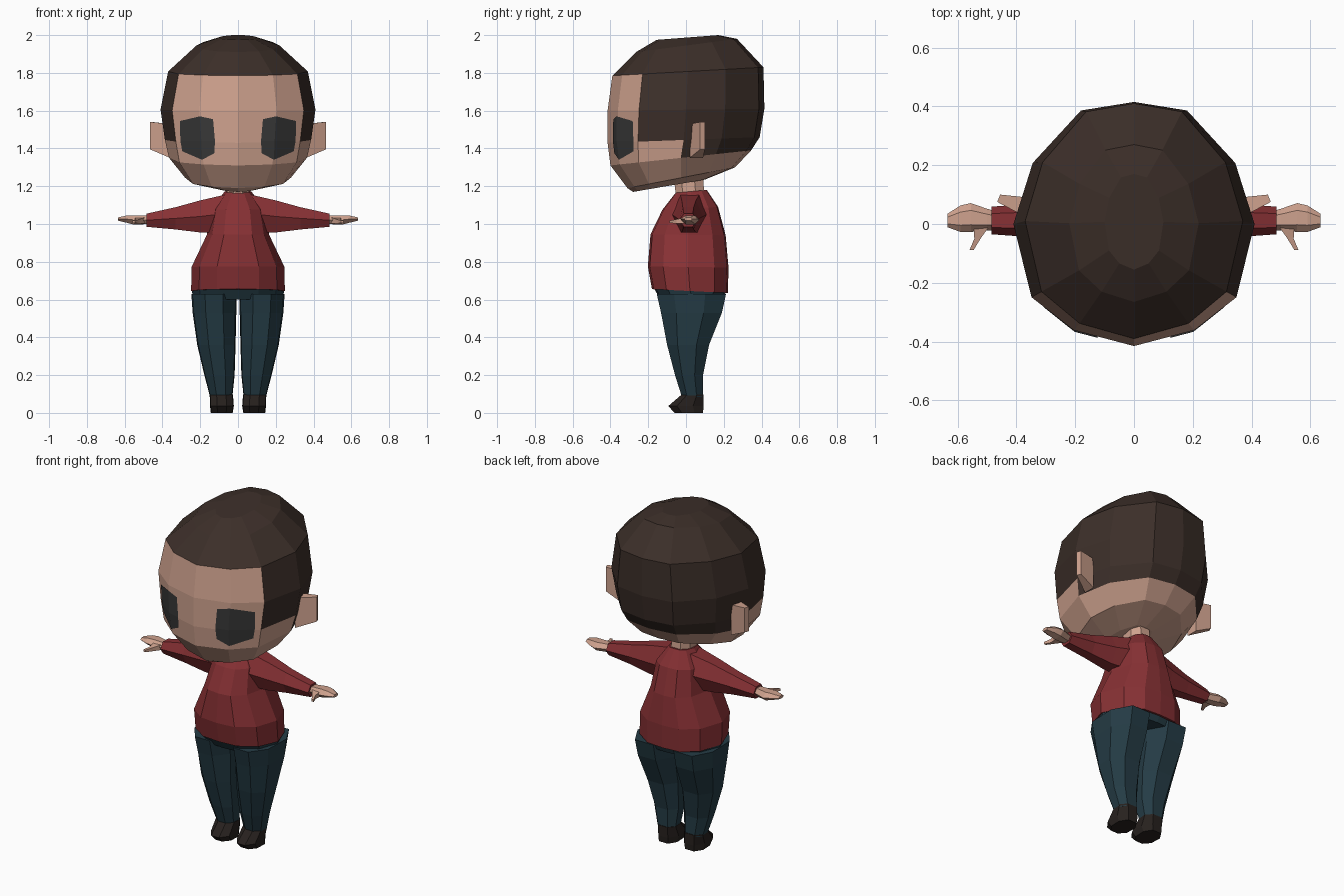
import bpy, math
from mathutils import Vector
from mathutils.bvhtree import BVHTree

if "Cube" in bpy.data.objects:
    bpy.data.objects.remove(bpy.data.objects["Cube"])


def material(name, rgb):
    m = bpy.data.materials.new(name)
    m.diffuse_color = (*rgb, 1)
    m.use_nodes = True
    m.node_tree.nodes["Principled BSDF"].inputs["Base Color"].default_value = m.diffuse_color
    return m


SKIN = material("skin", (0.62, 0.36, 0.27))
HAIR = material("hair", (0.045, 0.028, 0.022))
RED = material("red_cloth", (0.24, 0.03, 0.034))
DENIM = material("denim", (0.018, 0.045, 0.06))
LEATHER = material("leather", (0.02, 0.015, 0.013))
DARK = material("dark_grey", (0.04, 0.04, 0.04))

# Half outline from front centre round the right side to the back, then mirrored
HALF = [(0, -1), (.5, -.87), (.85, -.6), (1, 0), (.84, .5), (.44, .93), (0, 1)]
ROUND12 = HALF + [(-x, y) for x, y in HALF[5:0:-1]]
BLOCKY = [(0, -1), (.45, -.95), (.83, -.62), (1, 0), (.8, .65), (.42, .96), (0, 1)]
BODY12 = BLOCKY + [(-x, y) for x, y in BLOCKY[5:0:-1]]
OCT = [(-.4, -1), (.4, -1), (.95, -.5), (1, .4), (.5, 1), (-.5, 1), (-1, .4), (-.95, -.5)]
HEX = [(math.cos(a * math.pi / 3), math.sin(a * math.pi / 3)) for a in range(6)]


def make(name, verts, faces, mat, mirror=False):
    me = bpy.data.meshes.new(name)
    me.from_pydata([tuple(v) for v in verts], [], faces)
    me.materials.append(mat)
    ob = bpy.data.objects.new(name, me)
    bpy.context.collection.objects.link(ob)
    if mirror:
        md = ob.modifiers.new("mirror", 'MIRROR')
        md.use_mirror_merge = False
    return ob


def loft(name, rings, mat, mirror=False, keep=None, bottom=True, top=True):
    n = len(rings[0])
    verts = [v for r in rings for v in r]
    faces = []
    for r in range(len(rings) - 1):
        for i in range(n):
            if keep is None or keep(r, i):
                j = (i + 1) % n
                faces.append((r*n + i, r*n + j, r*n + n + j, r*n + n + i))
    if bottom:
        faces.append(tuple(reversed(range(n))))
    if top:
        faces.append(tuple(range(len(verts) - n, len(verts))))
    return make(name, verts, faces, mat, mirror)


def level(shape, x0, x1, yf, yb, zf, zb=None):
    """Horizontal ring between x0..x1 and yf..yb, tilted from zf to zb."""
    zb = zf if zb is None else zb
    return [Vector(((x0 + x1)/2 + px*(x1 - x0)/2, (yf + yb)/2 + py*(yb - yf)/2,
                    zf + (zb - zf)*(py + 1)/2)) for px, py in shape]


def upright(x, yc, zc, ry, rz, shape=HEX):
    """Vertical ring facing along x."""
    return [Vector((x, yc + ry*a, zc + rz*b)) for a, b in shape]


# Head and hair share one surface, split along the hairline
HEAD = [(.12, -.28, .10, 1.17, 1.235), (.28, -.31, .26, 1.19, 1.30),
        (.365, -.40, .345, 1.31, 1.39), (.387, -.415, .39, 1.43, 1.46),
        (.41, -.415, .415, 1.60, 1.61), (.37, -.39, .41, 1.785, 1.83),
        (.22, -.265, .27, 1.91, 1.98), (.10, -.155, .17, 1.975, 2.0)]
head_rings = [level(ROUND12, -w, w, yf, yb, zf, zb) for w, yf, yb, zf, zb in HEAD]


def is_hair(r, i):
    side = min(i, 11 - i)
    return r >= 5 or (r >= 3 and side >= 2) or (r == 2 and side >= 3)


head = loft("head", head_rings, SKIN, keep=lambda r, i: not is_hair(r, i), top=False)
loft("hair", head_rings, HAIR, keep=is_hair, bottom=False)

# Eyes laid onto the face surface
tree = BVHTree.FromPolygons([v.co for v in head.data.vertices],
                            [tuple(p.vertices) for p in head.data.polygons])
grid = [[(.125, 1.375), (.19, 1.34), (.295, 1.385)],
        [(.122, 1.44), (.194, 1.44), (.305, 1.44)],
        [(.132, 1.555), (.202, 1.57), (.308, 1.545)]]
eye = []
for row in grid:
    for x, z in row:
        hit = tree.ray_cast(Vector((x, -2, z)), Vector((0, 1, 0)))[0]
        y = hit.y if hit else -.36
        eye.append((x, y - .005, z))
make("eyes", eye, [(r*3 + c, r*3 + c + 1, r*3 + c + 4, r*3 + c + 3)
                   for r in range(2) for c in range(2)], DARK, True)

# Ears flaring outwards and back
EAR = [(.36, .02), (.465, .075), (.455, .10), (.36, .09)]
loft("ears", [[(x, y, zl if x < .4 else zh) for x, y in EAR]
              for zl, zh in ((1.35, 1.395), (1.53, 1.54))], SKIN, True)

# Neck
loft("neck", [level(OCT, -.062, .062, -.05, .10, 1.12),
              level(OCT, -.06, .06, -.065, .09, 1.25)], SKIN)

# Sweater body
BODY = [(.248, -.18, .222, .655, .635), (.246, -.202, .225, .775, .77),
        (.165, -.188, .21, .945, .94), (.14, -.125, .17, 1.075, 1.09),
        (.07, -.055, .11, 1.165, 1.18)]
loft("sweater", [level(BODY12, -w, w, yf, yb, zf, zb) for w, yf, yb, zf, zb in BODY], RED)

# Sleeves
ARM = [(.07, .02, 1.055, .10, .115), (.2, .015, 1.04, .075, .098),
       (.33, .012, 1.03, .058, .068), (.485, .012, 1.02, .047, .04)]
loft("sleeves", [upright(*a) for a in ARM], RED, True)

# Hands with thumbs
HAND = [(.475, .012, 1.022, .033, .024), (.50, .015, 1.022, .037, .027),
        (.555, .022, 1.022, .049, .028), (.59, .018, 1.026, .045, .022),
        (.634, .012, 1.026, .023, .010)]
loft("hands", [upright(*h) for h in HAND], SKIN, True)
loft("thumbs", [[(x0, y, z0), (x1, y, z0), (x1, y, z1), (x0, y, z1)]
                for x0, x1, y, z0, z1 in ((.545, .559, -.088, 1.005, 1.018),
                                          (.522, .543, -.05, 1.003, 1.025),
                                          (.49, .545, -.005, 1.003, 1.035))],
     SKIN, True).data.flip_normals()

# Trousers: hips and two tapering legs
loft("hips", [level(BODY12, -.235, .235, -.135, .195, .60),
              level(BODY12, -.246, .246, -.17, .215, .66, .65)], DENIM)
LEG = [(.03, .148, -.022, .09, .085), (.018, .178, -.058, .09, .20),
       (.013, .216, -.10, .122, .36), (.009, .24, -.132, .19, .53),
       (.006, .247, -.155, .212, .63)]
loft("legs", [level(OCT, *q) for q in LEG], DENIM, True)

# Shoes with pointed toes
SHOE = [(.028, .144, -.06, .09, 0), (.022, .148, -.094, .093, .036),
        (.027, .150, -.022, .093, .098)]
loft("shoes", [level(OCT, *q) for q in SHOE], LEATHER, True)
